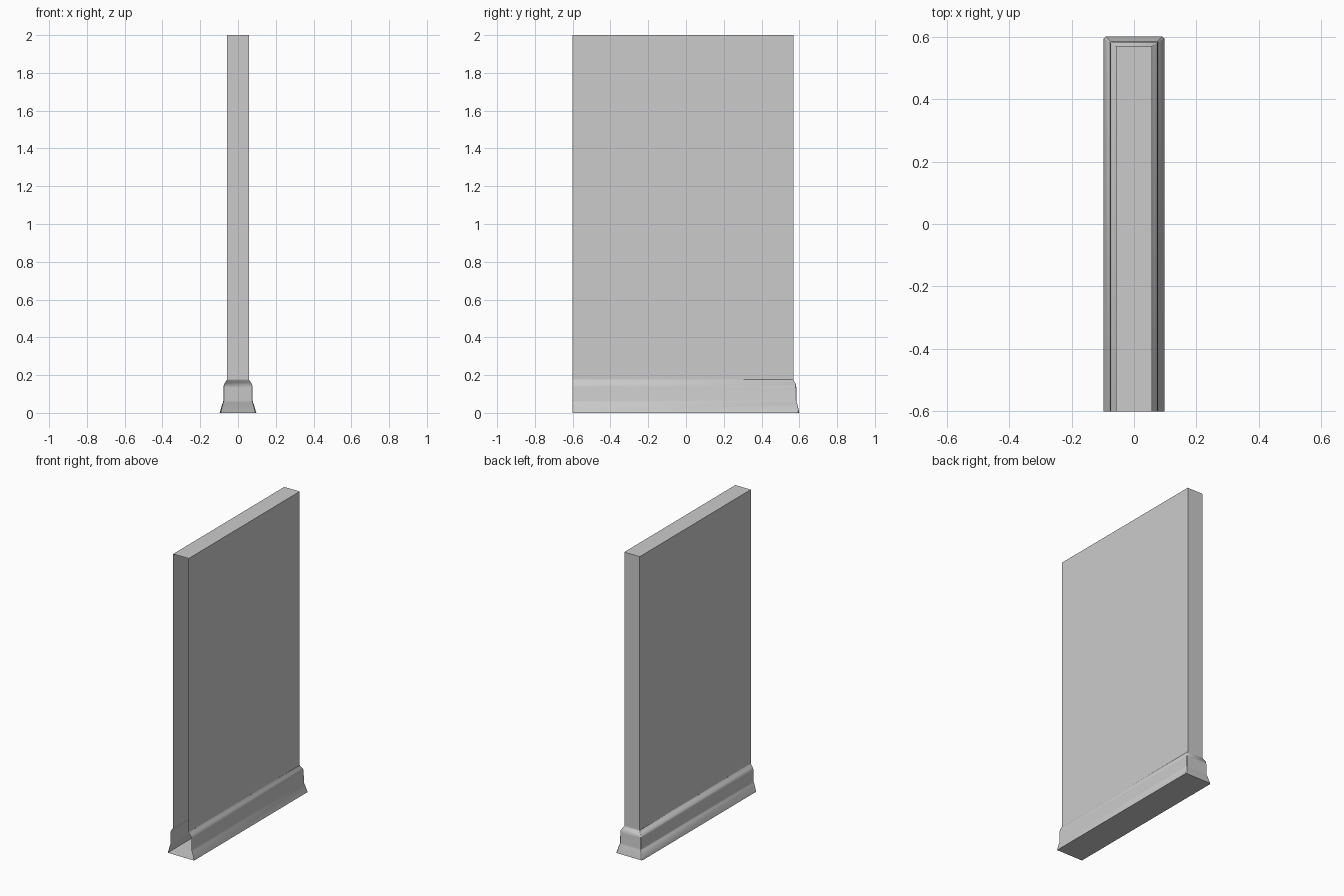
import bpy, bmesh, math

if "Cube" in bpy.data.objects:
    bpy.data.objects.remove(bpy.data.objects["Cube"])

FRONT, BACK, HALF = -0.6, 0.568, 0.057   # wall footprint, open at the front
FLARE_X, FLARE_Y = 0.04, 0.032           # how far the skirting spreads


def outline(z, t):
    """U-shaped outline at height z, spread by t, with slightly clipped corners."""
    w, b, c = HALF + FLARE_X * t, BACK + FLARE_Y * t, 0.006 * t
    half = [(w, FRONT, z), (w, b - c, z)]
    if c:
        half.append((w - c, b, z))
    return half + [(-x, y, z) for x, y, z in reversed(half)]


def shell(name, rows, cap_row, angle):
    """Skin open outlines together and cap one of them."""
    bm = bmesh.new()
    loops = [[bm.verts.new(outline(z, t)[i]) for i in range(len(outline(z, t)))]
             for z, t in rows]
    for lo, hi in zip(loops, loops[1:]):
        for i in range(len(lo) - 1):
            bm.faces.new((lo[i], lo[i + 1], hi[i + 1], hi[i]))
    cap = loops[cap_row]
    bm.faces.new(cap if cap_row else cap[::-1])
    mesh = bpy.data.meshes.new(name)
    bm.to_mesh(mesh)
    bm.free()
    obj = bpy.data.objects.new(name, mesh)
    bpy.context.collection.objects.link(obj)
    bpy.ops.object.select_all(action='DESELECT')
    obj.select_set(True)
    bpy.context.view_layer.objects.active = obj
    if angle:
        bpy.ops.object.shade_smooth_by_angle(angle=math.radians(angle))
    return obj


# Wall: three sides and a top
shell("wall", [(0.178, 0), (2.0, 0)], -1, 0)

# Skirting: moulded profile around three sides, closed underneath
profile = [(0, 1), (0.05, 0.64), (0.056, 0.56), (0.065, 0.52), (0.135, 0.5),
           (0.15, 0.44), (0.161, 0.27), (0.17, 0.1), (0.178, 0.001)]
shell("skirting", profile, 0, 40)
